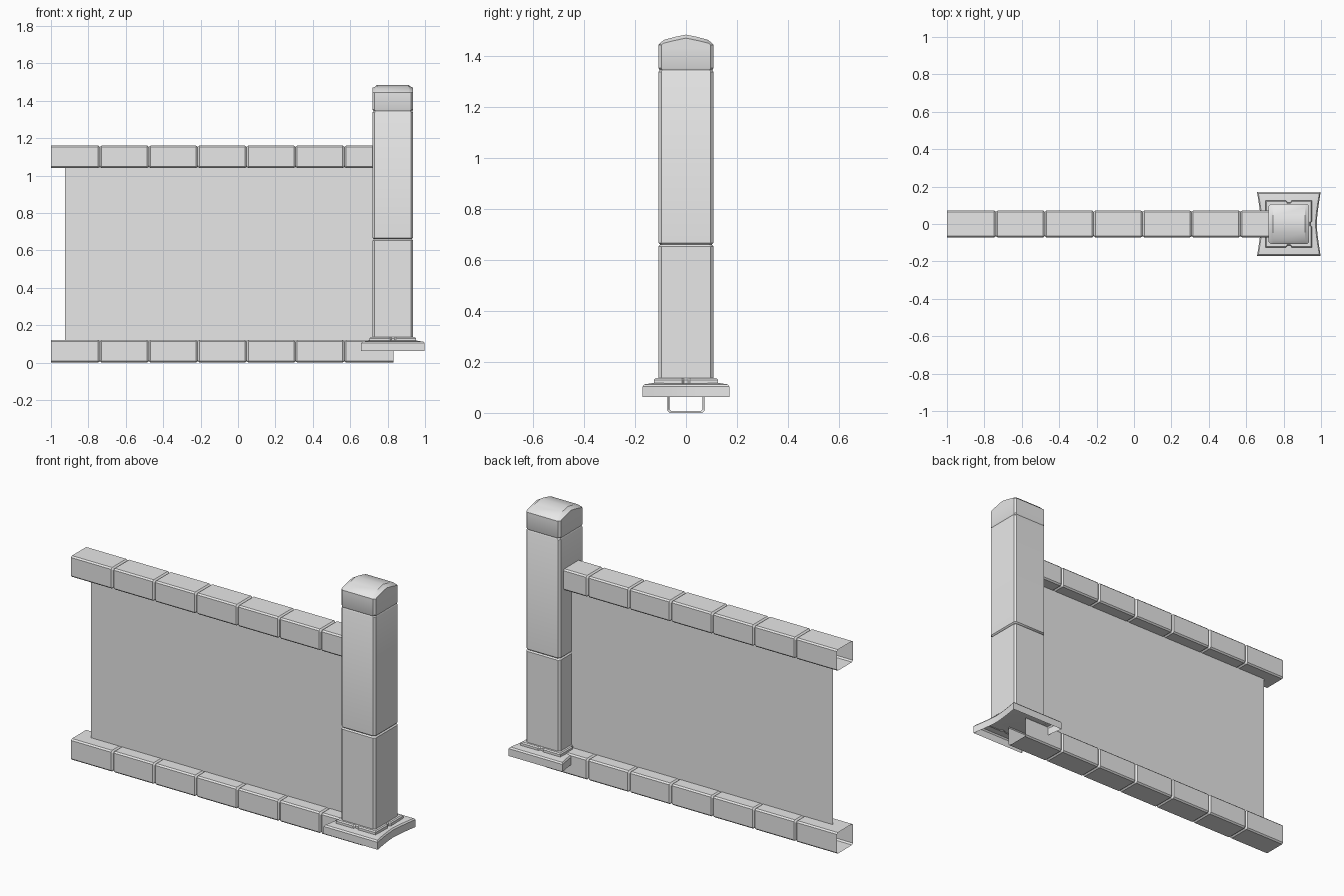
import bpy
import math

cube = bpy.data.objects.get("Cube")
if cube:
    bpy.data.objects.remove(cube, do_unlink=True)

grey = bpy.data.materials.new("plain grey")
grey.use_nodes = True
grey.diffuse_color = (0.8, 0.8, 0.8, 1)
grey.node_tree.nodes["Principled BSDF"].inputs["Base Color"].default_value = (0.8, 0.8, 0.8, 1)

POST_X = 0.828
POST_HALF = 0.108


def build(name, verts, faces, smooth=True):
    mesh = bpy.data.meshes.new(name)
    mesh.from_pydata(verts, [], faces)
    mesh.materials.append(grey)
    obj = bpy.data.objects.new(name, mesh)
    bpy.context.collection.objects.link(obj)
    if smooth:
        bpy.ops.object.select_all(action="DESELECT")
        obj.select_set(True)
        bpy.context.view_layer.objects.active = obj
        bpy.ops.object.shade_smooth_by_angle(angle=math.radians(30))
    return obj


def loft(name, rings, closed=True, cap_start=False, cap_end=False):
    """Skin a list of equal-length rings."""
    n = len(rings[0])
    verts = [p for ring in rings for p in ring]
    faces = []
    for r in range(len(rings) - 1):
        for i in range(n if closed else n - 1):
            j = (i + 1) % n
            faces.append((r * n + i, r * n + j, (r + 1) * n + j, (r + 1) * n + i))
    if cap_start:
        faces.append(tuple(reversed(range(n))))
    if cap_end:
        faces.append(tuple(range((len(rings) - 1) * n, len(rings) * n)))
    return build(name, verts, faces)


def chamfered(a, b, c):
    """Counter-clockwise rectangle outline with cut corners."""
    return [(a, c - b), (a, b - c), (a - c, b), (c - a, b),
            (-a, b - c), (-a, c - b), (c - a, -b), (a - c, -b)]


# Rails: open hollow tubes with shallow grooves between the blocks
def rail(name, z):
    start, pitch, blocks = -1.0, 0.2615, 7
    stations = []
    for k in range(blocks):
        x0 = start + k * pitch
        x1 = x0 + pitch
        if k:
            stations.append((x0 + 0.009, 0))
        if k < blocks - 1:
            stations += [(x1 - 0.009, 0), (x1, 0.007)]
        else:
            stations.append((x1, 0))
    stations.insert(0, (start, 0))
    rings = [[(x, y, z + h) for y, h in chamfered(0.072 - d, 0.06 - d, 0.008)]
             for x, d in stations]
    loft(name, rings)


rail("bottom_rail", 0.06)
rail("top_rail", 1.10)

# Thin infill panel between the rails
build("panel", [(-0.925, 0, 0.118), (POST_X, 0, 0.118), (POST_X, 0, 1.042), (-0.925, 0, 1.042)],
      [(0, 1, 2, 3)], smooth=False)


# Post shaft with two grooves
def post_ring(z, inset):
    h = POST_HALF - inset
    return [(POST_X + x, y, z) for x, y in chamfered(h, h, 0.011)]


levels = [(0.128, 0)]
for joint, depth in ((0.66, 0.007), (1.345, 0.004)):
    levels += [(joint - 0.007, 0), (joint, depth), (joint + 0.007, 0)]
levels.append((1.43, 0))
loft("post", [post_ring(z, d) for z, d in levels])

# Cap: low ridged roof with softened ends
cap_stations = [(-0.108, 0.097, 0), (-0.097, 0.108, 0.004), (-0.085, 0.108, 0.014)]
cap_stations += [(-x, w, r) for x, w, r in reversed(cap_stations)]
cap_rings = []
for x, w, rise in cap_stations:
    half = [(w, 1.43), (w, 1.444), (0.088, 1.45 + rise * 0.9), (0.044, 1.461 + rise)]
    line = [(-y, z) for y, z in half] + [(0, 1.47 + rise)] + half[::-1]
    cap_rings.append([(POST_X + x, y, z) for y, z in line])
loft("post_cap", cap_rings, closed=False, cap_start=True, cap_end=True)


# Foot moulding: slim collar, pinched at the middle of each side
def collar_ring(z, h):
    quarter = [(h, -h), (h, -0.016), (h - 0.009, -0.008), (h - 0.009, 0.008), (h, 0.016)]
    pts = []
    for turn in range(4):
        for x, y in quarter:
            for _ in range(turn):
                x, y = -y, x
            pts.append((POST_X + x, y, z))
    return pts


loft("post_collar", [collar_ring(0.112, 0.125), collar_ring(0.13, 0.125), collar_ring(0.136, 0.119)],
     cap_end=True)


# Base plinth: hollow below, bowed inward on its two x sides
def plinth_ring(z, h):
    pts = []
    for side in (1, -1):
        for k in range(9):
            t = k / 4 - 1
            pts.append((POST_X + side * (h - 0.021 * (1 - abs(t) ** 1.4)), side * t * h, z))
    return pts


loft("base_plinth", [plinth_ring(0.062, 0.17), plinth_ring(0.104, 0.17),
                     plinth_ring(0.112, 0.163), plinth_ring(0.117, 0.13)], cap_end=True)
